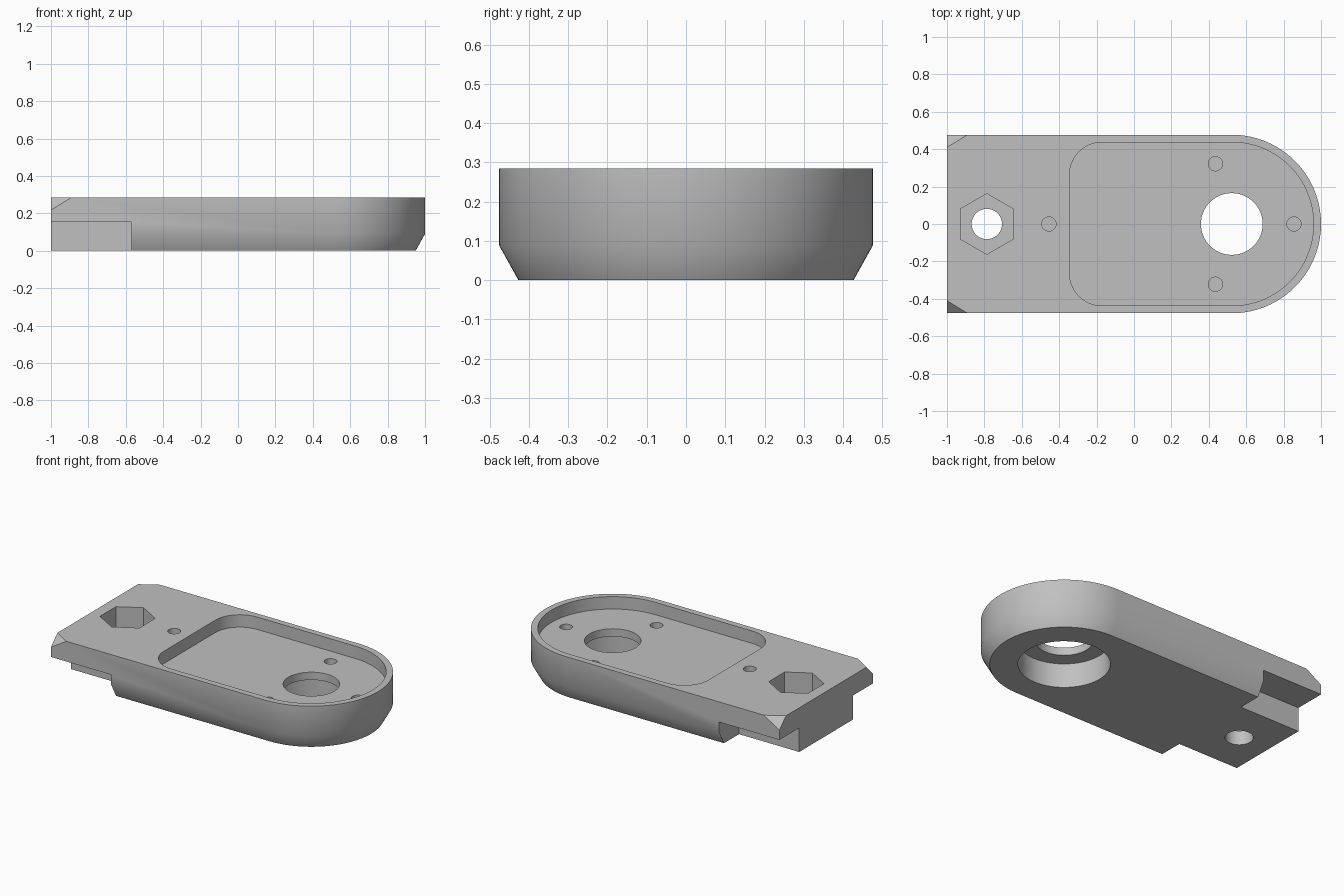
import bpy, bmesh
from math import sin, cos, pi, radians
from mathutils import Vector

if "Cube" in bpy.data.objects:
    bpy.data.objects.remove(bpy.data.objects["Cube"], do_unlink=True)

TOP, HALF, STEP_X, STEP_Z = 0.285, 0.477, -0.57, 0.155
FLOOR_Z = 0.205
BORE_X = 1 - HALF

grey = bpy.data.materials.new("plain grey")
grey.use_nodes = True
grey.diffuse_color = (0.53, 0.53, 0.53, 1)
grey.node_tree.nodes["Principled BSDF"].inputs["Base Color"].default_value = grey.diffuse_color


def arc(cx, cy, r, start, end, n):
    """Points along an arc, angles in degrees."""
    return [(cx + r * cos(radians(start + (end - start) * i / n)),
             cy + r * sin(radians(start + (end - start) * i / n))) for i in range(n + 1)]


def circle(cx, cy, r, n=48, turn=0):
    return arc(cx, cy, r, turn, turn + 360, n)[:-1]


def loft(name, layers):
    """Closed solid through matching outlines, given as (outline, z)."""
    bm = bmesh.new()
    rings = [[bm.verts.new((x, y, z)) for x, y in pts] for pts, z in layers]
    n = len(rings[0])
    bm.faces.new(rings[0][::-1])
    bm.faces.new(rings[-1])
    for low, high in zip(rings, rings[1:]):
        for i in range(n):
            j = (i + 1) % n
            bm.faces.new((low[i], low[j], high[j], high[i]))
    mesh = bpy.data.meshes.new(name)
    bm.to_mesh(mesh)
    bm.free()
    ob = bpy.data.objects.new(name, mesh)
    bpy.context.collection.objects.link(ob)
    mesh.materials.append(grey)
    return ob


def prism(name, outline, z0, z1):
    return loft(name, [(outline, z0), (outline, z1)])


def cut(ob, cutter):
    mod = ob.modifiers.new("cut", "BOOLEAN")
    mod.operation, mod.solver, mod.object = "DIFFERENCE", "EXACT", cutter
    bpy.context.view_layer.objects.active = ob
    bpy.ops.object.modifier_apply(modifier=mod.name)
    bpy.data.objects.remove(cutter, do_unlink=True)


# Plate with one rounded end and a bevelled lower rim
def plate_outline(r):
    return arc(BORE_X, 0, r, -90, 90, 64) + [(-1, r), (-1, -r)]


body = loft("mount_plate", [(plate_outline(HALF - 0.05), 0),
                            (plate_outline(HALF), 0.09),
                            (plate_outline(HALF), TOP)])

# Clipped upper corners at the square end
bm = bmesh.new()
bm.from_mesh(body.data)
for side in (-1, 1):
    res = bmesh.ops.bisect_plane(
        bm, geom=bm.verts[:] + bm.edges[:] + bm.faces[:],
        plane_co=(-0.89, side * HALF, TOP),
        plane_no=Vector((-1 / 0.11, side / 0.067, 1 / 0.067)).normalized(),
        clear_outer=True)
    edges = [e for e in res["geom_cut"] if isinstance(e, bmesh.types.BMEdge)]
    bmesh.ops.holes_fill(bm, edges=edges)
bmesh.ops.recalc_face_normals(bm, faces=bm.faces[:])
bm.to_mesh(body.data)
bm.free()

# Side steps that leave a narrow tongue under the square end
for side in (-1, 1):
    ys = sorted((side * 0.275, side * 0.6))
    box = [(-1.2, ys[0]), (STEP_X, ys[0]), (STEP_X, ys[1]), (-1.2, ys[1])]
    cut(body, prism("step_cutter", box, -0.1, STEP_Z))

# Shallow pocket following the rounded end
pocket = (arc(BORE_X, 0, 0.437, -90, 90, 64)
          + arc(-0.17, 0.262, 0.175, 90, 180, 16)
          + arc(-0.17, -0.262, 0.175, 180, 270, 16))
cut(body, prism("pocket_cutter", pocket, FLOOR_Z, 0.4))

# Large bore with a wider recess below
cut(body, prism("bore_cutter", circle(BORE_X, 0, 0.165, 64), 0.1, 0.4))
cut(body, prism("recess_cutter", circle(BORE_X, 0, 0.265, 64), -0.1, STEP_Z))

# Hexagonal nut recess with a bolt hole through the tongue
cut(body, prism("nut_cutter", circle(-0.787, 0, 0.162, 6, 30), 0.09, 0.4))
cut(body, prism("bolt_cutter", circle(-0.787, 0, 0.081), -0.1, 0.2))

# Blind screw holes
for x, y in ((-0.455, 0), (0.435, 0.322), (0.435, -0.322), (0.855, 0)):
    cut(body, prism("screw_cutter", circle(x, y, 0.038, 32), 0.08, 0.4))

bpy.ops.object.select_all(action="DESELECT")
body.select_set(True)
bpy.context.view_layer.objects.active = body
bpy.ops.object.shade_smooth_by_angle(angle=radians(32))
